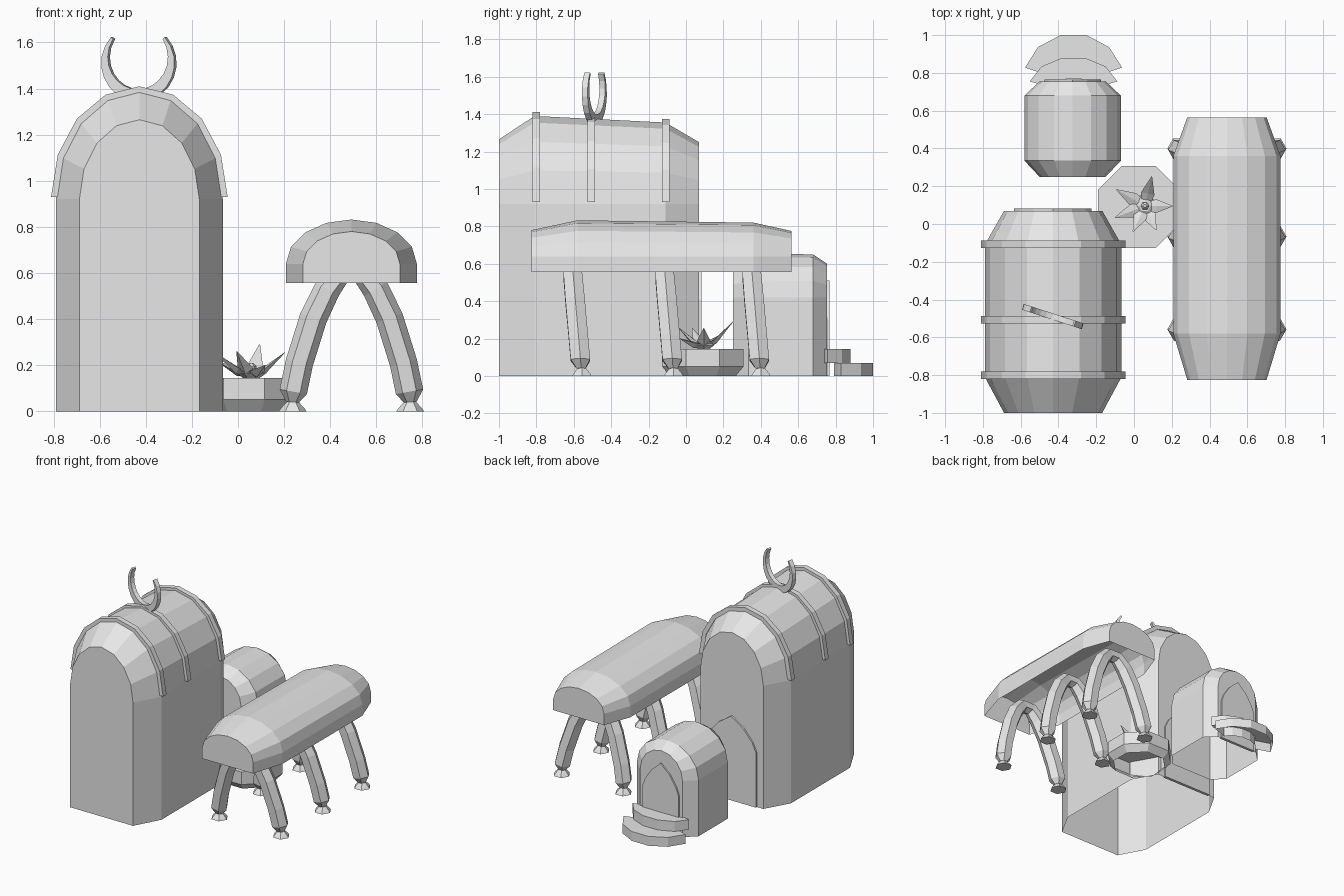
import bpy, bmesh
from math import sin, cos, pi, radians
from mathutils import Vector, Matrix

old = bpy.data.objects.get("Cube")
if old:
    bpy.data.objects.remove(old, do_unlink=True)

stone = bpy.data.materials.new("grey stone")
stone.use_nodes = True
stone.diffuse_color = (0.8, 0.8, 0.8, 1)
stone.node_tree.nodes["Principled BSDF"].inputs["Base Color"].default_value = (0.8, 0.8, 0.8, 1)


def loft(name, rings, wrap=True, first_cap=True):
    """Skin a row of matching rings and cap the ends; wrap=False leaves the underside open."""
    bm = bmesh.new()
    rows = [[bm.verts.new(p) for p in ring] for ring in rings]
    n = len(rows[0])
    for a, b in zip(rows, rows[1:]):
        for i in range(n if wrap else n - 1):
            j = (i + 1) % n
            bm.faces.new((a[i], a[j], b[j], b[i]))
    if first_cap:
        bm.faces.new(rows[0])
    bm.faces.new(rows[-1])
    bmesh.ops.recalc_face_normals(bm, faces=bm.faces)
    mesh = bpy.data.meshes.new(name)
    bm.to_mesh(mesh)
    bm.free()
    mesh.materials.append(stone)
    obj = bpy.data.objects.new(name, mesh)
    bpy.context.collection.objects.link(obj)
    return obj


def arc(cx, half, spring, rise, steps=8):
    """Half-ellipse in the xz plane, from +x over the top to -x."""
    return [(cx + half * cos(pi * i / steps), spring + rise * sin(pi * i / steps))
            for i in range(steps + 1)]


def vault(name, cx, base, spring, sections):
    """Open-bottomed, barrel-roofed shell; sections are (y, half width, top height)."""
    rings = []
    for y, half, top in sections:
        outline = [(cx + half, base)] + arc(cx, half, spring, top - spring) + [(cx - half, base)]
        rings.append([(x, y, z) for x, z in outline])
    return loft(name, rings, wrap=False)


def regular(cx, cy, z, r, sides, turn=0.0):
    return [(cx + r * cos(turn + 2 * pi * i / sides), cy + r * sin(turn + 2 * pi * i / sides), z)
            for i in range(sides)]


# Vaulted bodies
vault("large_hall", -0.428, 0, 0.92,
      [(-1, 0.26, 1.265), (-0.81, 0.362, 1.39), (-0.11, 0.362, 1.355), (0.07, 0.26, 1.25)])
vault("small_hall", -0.325, 0, 0.42,
      [(0.25, 0.175, 0.6), (0.335, 0.255, 0.655), (0.68, 0.255, 0.65), (0.755, 0.175, 0.6)])
vault("canopy", 0.492, 0.556, 0.64,
      [(-0.825, 0.21, 0.78), (-0.58, 0.284, 0.832), (0.36, 0.284, 0.82), (0.565, 0.21, 0.775)])

# Roof ribs on the large hall
for y, top in ((-0.8, 1.41), (-0.507, 1.392), (-0.108, 1.375)):
    outer = arc(-0.428, 0.383, 0.93, top - 0.93)
    inner = arc(-0.428, 0.35, 0.93, top - 0.96)
    rings = []
    for (ox, oz), (ix, iz) in zip(outer, inner):
        rings.append([(ox, y - 0.02, oz), (ox, y + 0.02, oz),
                      (ix, y + 0.02, iz), (ix, y - 0.02, iz)])
    loft("roof_rib", rings)

# Crescent finial, thin at the tips
rings = []
steps = 16
for i in range(steps + 1):
    t = i / steps
    a = radians(-220 + 260 * t)
    ro = 0.16 + 0.015 * sin(pi * t)
    ri = ro - 0.012 - 0.04 * sin(pi * t)
    rings.append([(r * cos(a), y, r * sin(a))
                  for r, y in ((ro, -0.016), (ro, 0.016), (ri, 0.016), (ri, -0.016))])
crescent = loft("crescent_finial", rings)
crescent.matrix_world = Matrix.Translation((-0.43, -0.49, 1.52)) @ Matrix.Rotation(radians(-18), 4, "Z")


# Pointed door panels on the back ends
def door(name, cx, half, spring, tip, y0, y1):
    side = [(half, 0), (half, spring), (half * 0.85, spring + (tip - spring) * 0.3),
            (half * 0.5, spring + (tip - spring) * 0.68)]
    outline = side + [(0, tip)] + [(-x, z) for x, z in reversed(side)]
    loft(name, [[(cx + x, y, z) for x, z in outline] for y in (y0, y1)])


door("large_door", -0.43, 0.205, 0.41, 0.63, 0.06, 0.082)
door("small_door", -0.325, 0.15, 0.3, 0.51, 0.745, 0.766)


# Curved entrance steps, open underneath, with ends cut in towards the wall
def step(name, cy, rx, ry, inner_rx, inner_ry, z0, z1):
    rings = []
    for degrees in range(15, 180, 30):
        c, s = cos(radians(degrees)), sin(radians(degrees))
        ox, oy = -0.32 + rx * c, cy + ry * s
        ix, iy = -0.32 + inner_rx * c, cy + inner_ry * s
        rings.append([(ox, oy, z0), (ox, oy, z1), (ix, iy, z1), (ix, iy, z0)])
    loft(name, rings, wrap=False)


step("lower_step", 0.765, 0.266, 0.243, 0.15, 0.1, 0, 0.07)
step("upper_step", 0.71, 0.24, 0.175, 0.14, 0.06, 0.07, 0.145)

# Three arched pairs of canopy legs with pinched ankles and flared feet
half_path = [(0.255, 0.04, 0.028), (0.252, 0.085, 0.06), (0.226, 0.21, 0.06),
             (0.165, 0.405, 0.06), (0.105, 0.53, 0.058), (0.04, 0.605, 0.05)]
path = [(-x, z, r) for x, z, r in half_path] + list(reversed(half_path))
for foot_y in (-0.557, -0.066, 0.4):
    rings = []
    for i, (x, z, r) in enumerate(path):
        px, pz, _ = path[max(i - 1, 0)]
        nx, nz, _ = path[min(i + 1, len(path) - 1)]
        normal = Vector((pz - nz, 0, nx - px)).normalized()
        centre = Vector((0.492 + x, foot_y - 0.09 * z, z))
        rings.append([centre + r * (normal * cos(k * pi / 3) + Vector((0, sin(k * pi / 3), 0)))
                      for k in range(6)])
    loft("leg_arch", rings)
    for side in (-1, 1):
        loft("foot", [regular(0.492 + side * 0.255, foot_y, z, r, 6)
                      for z, r in ((0, 0.06), (0.012, 0.052), (0.045, 0.022))])

# Octagonal basin, hollow underneath
loft("basin", [regular(0.026, 0.09, z, r, 8, pi / 8)
               for z, r in ((0, 0.19), (0.05, 0.235), (0.145, 0.235))], first_cap=False)

# Spiky flower in the basin
fx, fy = 0.058, 0.095
loft("flower_base", [regular(fx, fy, z, r, 6) for z, r in ((0.14, 0.03), (0.165, 0.065), (0.185, 0.03))])
loft("flower_bud", [regular(fx, fy, z, r, 6) for z, r in ((0.17, 0.02), (0.195, 0.022), (0.21, 0.008))])
for turn, reach, tip in ((0, 0.145, 0.255), (77, 0.16, 0.29), (150, 0.175, 0.22),
                         (201, 0.17, 0.255), (245, 0.15, 0.26), (295, 0.14, 0.2)):
    a = radians(turn)
    out = Vector((cos(a), sin(a), 0))
    across = Vector((-sin(a), cos(a), 0))
    rings = []
    for part, rise, w, h in ((0.1, 0, 0.025, 0.012), (0.42, 0.25, 0.036, 0.025), (1, 1, 0.002, 0.002)):
        c = Vector((fx, fy, 0.165 + (tip - 0.165) * rise)) + out * reach * part
        up = Vector((0, 0, h))
        rings.append([c + across * w, c + up * 0.4, c - across * w, c - up])
    loft("flower_petal", rings)
